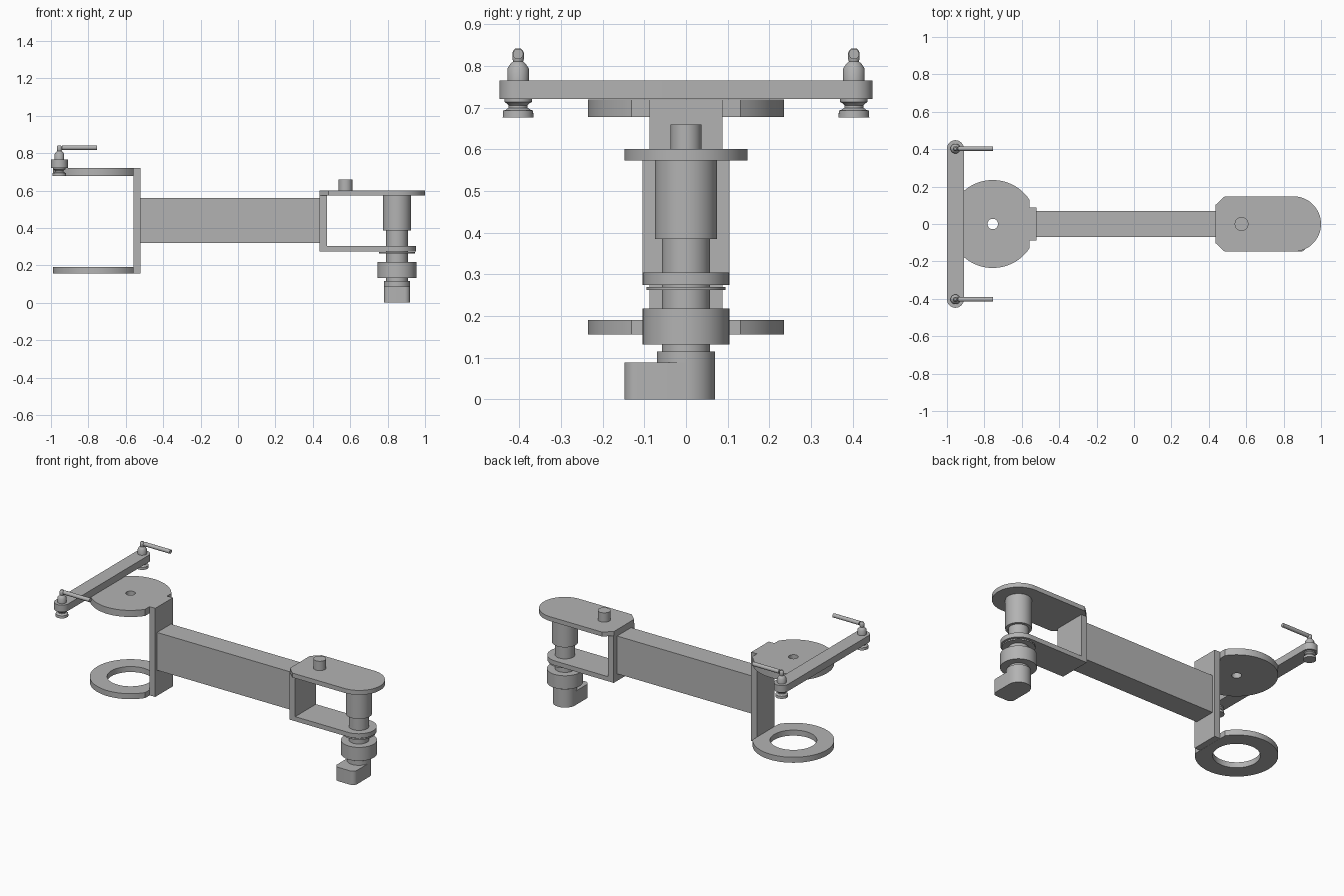
import bpy, bmesh
from math import sin, cos, pi, acos

cube = bpy.data.objects.get("Cube")
if cube:
    bpy.data.objects.remove(cube, do_unlink=True)

GREY = (0.45, 0.45, 0.45, 1)
metal = bpy.data.materials.new("grey metal")
metal.use_nodes = True
metal.diffuse_color = GREY
for node in metal.node_tree.nodes:
    if node.type == 'BSDF_PRINCIPLED':
        node.inputs["Base Color"].default_value = GREY


def add(name, mesh, loc=(0, 0, 0)):
    ob = bpy.data.objects.new(name, mesh)
    bpy.context.collection.objects.link(ob)
    ob.location = loc
    mesh.materials.clear()
    mesh.materials.append(metal)
    bpy.ops.object.select_all(action='DESELECT')
    ob.select_set(True)
    bpy.context.view_layer.objects.active = ob
    bpy.ops.object.shade_smooth_by_angle(angle=0.6)
    return ob


def box(name, x, y, z):
    bm = bmesh.new()
    bmesh.ops.create_cube(bm, size=1)
    lo, hi = zip(x, y, z)
    for v in bm.verts:
        v.co = [(h - l) * (c + 0.5) + l for c, l, h in zip(v.co, lo, hi)]
    mesh = bpy.data.meshes.new(name)
    bm.to_mesh(mesh)
    bm.free()
    return add(name, mesh)


def arc(cx, cy, r, a0, a1, n=32):
    return [(cx + r * cos(a0 + (a1 - a0) * i / n), cy + r * sin(a0 + (a1 - a0) * i / n))
            for i in range(n + 1)]


def plate(name, z0, z1, *loops):
    """Flat outline, with optional hole loops, extruded from z0 to z1."""
    cu = bpy.data.curves.new(name, 'CURVE')
    cu.dimensions, cu.fill_mode = '2D', 'BOTH'
    cu.extrude = (z1 - z0) / 2
    for loop in loops:
        sp = cu.splines.new('POLY')
        sp.points.add(len(loop) - 1)
        for p, (x, y) in zip(sp.points, loop):
            p.co = (x, y, 0, 1)
        sp.use_cyclic_u = True
    tmp = bpy.data.objects.new(name, cu)
    mesh = bpy.data.meshes.new_from_object(tmp)
    bpy.data.objects.remove(tmp)
    bm = bmesh.new()
    bm.from_mesh(mesh)
    bmesh.ops.remove_doubles(bm, verts=bm.verts, dist=0.0001)
    bmesh.ops.recalc_face_normals(bm, faces=bm.faces)
    bm.to_mesh(mesh)
    bm.free()
    return add(name, mesh, (0, 0, (z0 + z1) / 2))


def lathe(name, profile, loc=(0, 0, 0), n=48):
    """Closed solid of revolution about z from (radius, z) points."""
    bm = bmesh.new()
    rings = [[bm.verts.new((r * cos(2 * pi * i / n), r * sin(2 * pi * i / n), z))
              for i in range(n)] for r, z in profile]
    for a, b in zip(rings, rings[1:]):
        for i in range(n):
            j = (i + 1) % n
            bm.faces.new((a[i], a[j], b[j], b[i]))
    bm.faces.new(rings[0][::-1])
    bm.faces.new(rings[-1])
    bmesh.ops.recalc_face_normals(bm, faces=bm.faces)
    mesh = bpy.data.meshes.new(name)
    bm.to_mesh(mesh)
    bm.free()
    return add(name, mesh, loc)


# Main beam and the two upright end plates
box("main_beam", (-0.52, 0.435), (-0.07, 0.07), (0.32, 0.56))
box("left_upright", (-0.56, -0.52), (-0.088, 0.088), (0.157, 0.72))
box("right_upright", (0.435, 0.475), (-0.104, 0.104), (0.275, 0.575))

# Round plates on the left upright, trimmed flat where they meet it
CX, R = -0.755, 0.235
trim = acos(0.195 / R)
disc = arc(CX, 0, R, trim, 2 * pi - trim, 72)
for name, z0, z1, hole in (("upper_disc", 0.678, 0.72, 0.028),
                           ("lower_ring", 0.156, 0.191, 0.135)):
    plate(name, z0, z1, disc, arc(CX, 0, hole, 0, 2 * pi, 48)[:-1])

# Fork plates on the right upright
plate("fork_top_plate", 0.573, 0.601,
      arc(0.852, 0, 0.148, -pi / 2, pi / 2)
      + [(0.485, 0.148), (0.435, 0.1), (0.435, -0.1), (0.485, -0.148)])
plate("fork_bottom_plate", 0.275, 0.304,
      arc(0.848, 0, 0.104, -pi / 2, pi / 2) + [(0.435, 0.104), (0.435, -0.104)])
lathe("top_pin", [(0.037, 0.6), (0.037, 0.66)], (0.575, 0, 0))

# Vertical spindle with flange and collar
SX = 0.85
lathe("spindle", [(0.07, 0.085), (0.07, 0.115), (0.058, 0.115), (0.058, 0.132),
                  (0.104, 0.132), (0.104, 0.218), (0.058, 0.218), (0.058, 0.262),
                  (0.095, 0.262), (0.095, 0.27), (0.058, 0.27), (0.058, 0.385),
                  (0.075, 0.385), (0.075, 0.574)], (SX, 0, 0))

# Foot block: round at the back, small rounded corners at the front
c = 0.03
plate("foot_block", 0, 0.088,
      arc(SX, 0, 0.07, 0, pi)
      + arc(SX - 0.07 + c, -0.148 + c, c, pi, 1.5 * pi, 8)
      + arc(SX + 0.07 - c, -0.148 + c, c, 1.5 * pi, 2 * pi, 8))

# Cross bar with a clamp knob at each end
BX, BY, BR = -0.955, 0.403, 0.045
plate("cross_bar", 0.721, 0.765,
      arc(BX, BY, BR, 0, pi) + arc(BX, -BY, BR, pi, 2 * pi))
for side, s in (("front", -1), ("back", 1)):
    lathe(side + "_knob", [(0.026, 0.76), (0.026, 0.794), (0.018, 0.806), (0.012, 0.811),
                           (0.014, 0.818), (0.014, 0.831), (0.011, 0.838), (0.007, 0.842)],
          (BX, s * BY, 0), 32)
    lathe(side + "_roller", [(0.037, 0.677), (0.036, 0.693), (0.03, 0.695), (0.023, 0.7),
                             (0.023, 0.706), (0.028, 0.711), (0.033, 0.714), (0.033, 0.722)],
          (BX, s * BY, 0), 32)
    handle = lathe(side + "_handle", [(0.0125, 0), (0.0125, 0.185)],
                   (-0.94, s * BY, 0.829), 24)
    handle.rotation_euler = (0, pi / 2, 0)
